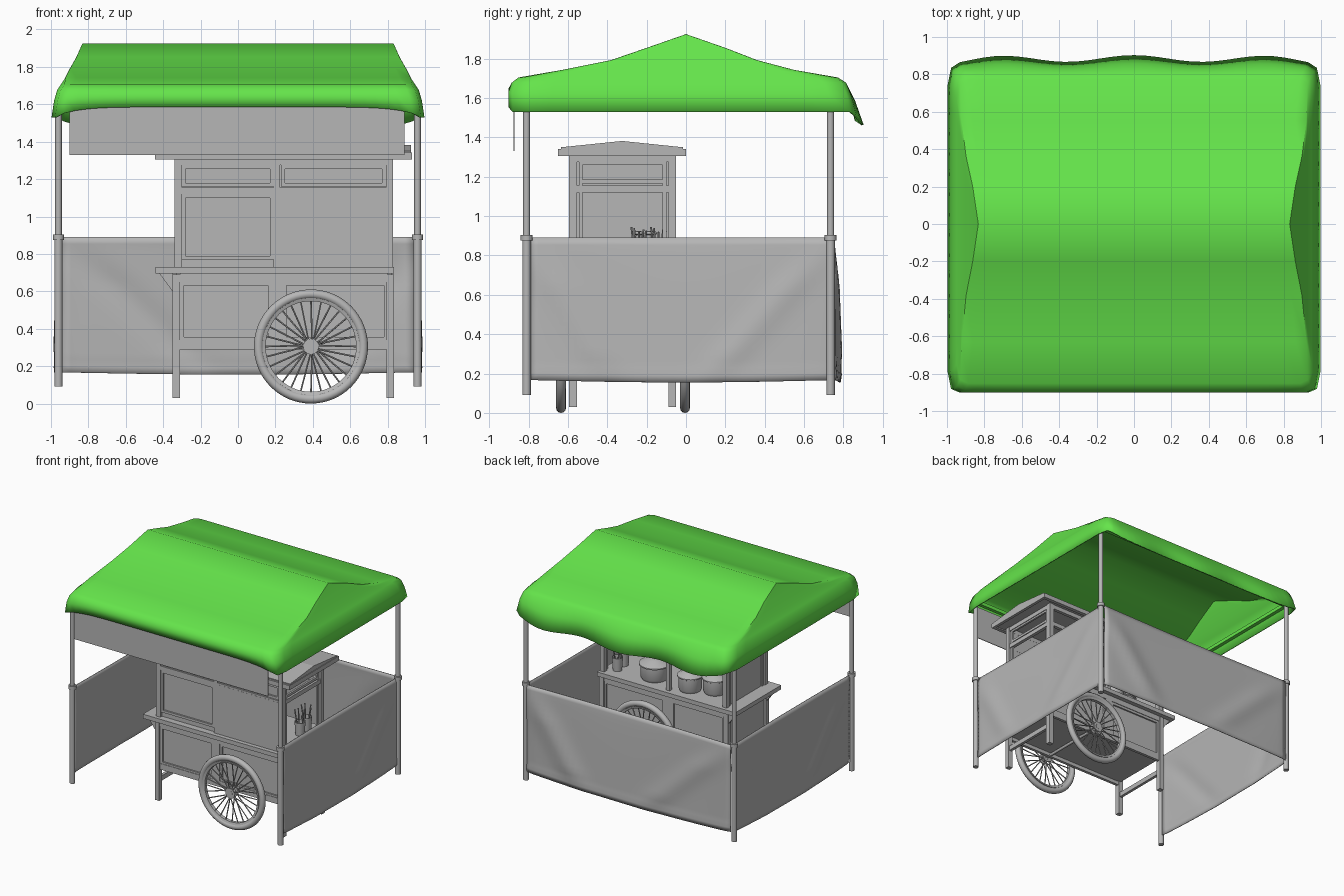
import bpy, bmesh, math
from mathutils import Vector, Matrix

if "Cube" in bpy.data.objects:
    bpy.data.objects.remove(bpy.data.objects["Cube"])

def mat(name, c):
    m = bpy.data.materials.new(name)
    m.diffuse_color = (*c, 1)
    m.use_nodes = True
    m.node_tree.nodes["Principled BSDF"].inputs["Base Color"].default_value = m.diffuse_color
    return m

GREEN = mat("canopy green", (0.13, 0.78, 0.07))
GREY = mat("plain grey", (0.47, 0.47, 0.47))

def finish(name, bm, m=GREY, angle=None):
    bmesh.ops.recalc_face_normals(bm, faces=bm.faces[:])
    me = bpy.data.meshes.new(name)
    bm.to_mesh(me)
    bm.free()
    me.materials.append(m)
    ob = bpy.data.objects.new(name, me)
    bpy.context.collection.objects.link(ob)
    if angle:
        bpy.context.view_layer.objects.active = ob
        ob.select_set(True)
        bpy.ops.object.shade_smooth_by_angle(angle=math.radians(angle))
        ob.select_set(False)
    return ob

def boxes(name, items, m=GREY):
    bm = bmesh.new()
    for x0, x1, y0, y1, z0, z1 in items:
        M = Matrix.Translation(((x0+x1)/2, (y0+y1)/2, (z0+z1)/2)) @ Matrix.Diagonal((x1-x0, y1-y0, z1-z0, 1))
        bmesh.ops.create_cube(bm, size=1, matrix=M)
    return finish(name, bm, m)

def rod(bm, a, b, r, seg=16):
    a, b = Vector(a), Vector(b)
    d = b - a
    M = Matrix.Translation((a+b)/2) @ d.to_track_quat('Z', 'Y').to_matrix().to_4x4()
    bmesh.ops.create_cone(bm, cap_ends=True, segments=seg, radius1=r, radius2=r, depth=d.length, matrix=M)

def lathe(bm, prof, M, seg=32, closed=False):
    rows = [[bm.verts.new(M @ Vector((r*math.cos(t), r*math.sin(t), h))) for r, h in prof]
            for t in (2*math.pi*i/seg for i in range(seg))]
    n = len(prof)
    for i in range(seg):
        a, b = rows[i], rows[(i+1) % seg]
        for j in range(n if closed else n-1):
            bm.faces.new((a[j], b[j], b[(j+1) % n], a[(j+1) % n]))
    bmesh.ops.remove_doubles(bm, verts=bm.verts[:], dist=1e-5)

def solid(ob, t):
    s = ob.modifiers.new("thickness", 'SOLIDIFY')
    s.thickness = t
    s.offset = 0

# Canopy: rings of half width, front y, back y, height
rings = [(.83, 0, 0, 1.92), (.86, -.2, .2, 1.85), (.895, -.38, .36, 1.788), (.92, -.63, .55, 1.738),
         (.945, -.85, .77, 1.70), (.962, -.882, .81, 1.675), (.978, -.897, .83, 1.62), (.992, -.897, .85, 1.53)]
NX, NY = 32, 16
bm = bmesh.new()
rows = []
for k, (w, yf, yb, z) in enumerate(rings):
    pts = [(-w+2*w*i/NX, yf, 'f') for i in range(NX)] + [(w, yf+(yb-yf)*i/NY, 's') for i in range(NY)]
    pts += [(w-2*w*i/NX, yb, 'b') for i in range(NX)] + [(-w, yb-(yb-yf)*i/NY, 's') for i in range(NY)]
    row = []
    for x, y, side in pts:
        e = max(0, 1-abs(x/w)**8)
        zz, drop = z, max(0, (k-5)/2)
        if side == 'f':
            zz += drop*.055*e
        if side == 'b':
            y += drop*e*(.03+.018*math.cos(2*math.pi*x/.72))
            zz -= drop*e*(.055+.012*math.cos(2*math.pi*x/.72))
        if k > 3 and abs(x) > w-.001 and (abs(y-yf) < .001 or abs(y-yb) < .001):
            x -= math.copysign(.018, x)
            y -= math.copysign(.018, y)
        row.append(bm.verts.new((x, y, zz)))
    rows.append(row)
n = len(rows[0])
for a, b in zip(rows, rows[1:]):
    for i in range(n):
        bm.faces.new((a[i], a[(i+1) % n], b[(i+1) % n], b[i]))
bmesh.ops.remove_doubles(bm, verts=bm.verts[:], dist=1e-4)
bmesh.ops.dissolve_degenerate(bm, edges=bm.edges[:], dist=1e-5)
solid(finish("canopy", bm, GREEN, 60), .01)
boxes("canopy_frame", [(-.95, .95, y-.015, y+.015, 1.59, 1.62) for y in (-.81, .735)]
      + [(x-.015, x+.015, -.81, .735, 1.59, 1.62) for x in (-.955, .955)], GREEN)

# Corner poles with a thicker lower tube and collar
bm = bmesh.new()
for x in (-.96, .96):
    for y in (-.81, .735):
        rod(bm, (x, y, .09), (x, y, .89), .022)
        rod(bm, (x, y, .89), (x, y, 1.62), .018)
        rod(bm, (x, y, .875), (x, y, .905), .03)
finish("poles", bm, angle=40)

# Hanging cloth sides, creased from the top corners
def curtain(name, a, b, out):
    a, b, out = Vector(a), Vector(b), Vector(out)
    U, V = 40, 20
    bm = bmesh.new()
    g = []
    for j in range(V+1):
        v = j/V
        for i in range(U+1):
            u = i/U
            s = math.sin(math.pi*u)
            d = .03*s**.5*(1-v)**.6 - .012*s*v
            for uu, end, amp in ((u, .27, .022), (1-u, .42, .018)):
                off = (uu - end*(1-v)) / .06
                d += amp*math.exp(-off*off)*min(1, 3*(1-v))*min(1, 4*v+.2)
            if j == 1:
                d += .004
            p = a.lerp(b, u) + out*d
            g.append(bm.verts.new((p.x, p.y, .155 + .735*v + .012*(1-s)*(1-v))))
    for j in range(V):
        for i in range(U):
            k = j*(U+1)+i
            bm.faces.new((g[k], g[k+1], g[k+U+2], g[k+U+1]))
    solid(finish(name, bm, angle=60), .006)

curtain("right_curtain", (.955, -.79, 0), (.955, .75, 0), (.7, 0, 0))
curtain("left_curtain", (-.955, .75, 0), (-.955, -.79, 0), (-.7, 0, 0))
curtain("back_curtain", (.94, .75, 0), (-.94, .75, 0), (0, 1, 0))
boxes("front_banner", [(-.9, .89, -.877, -.871, 1.33, 1.61)])

# Cart legs, rails, floor and counter
boxes("cart_legs", [(x-.02, x+.02, y-.02, y+.02, .03, .69) for x in (-.33, .815) for y in (-.575, -.07)])
boxes("cart_rails", [(-.33, .815, y-.012, y+.012, .29, .34) for y in (-.575, -.07)]
      + [(x-.012, x+.012, -.575, -.07, .18, .22) for x in (-.33, .815)])
boxes("cart_floor", [(-.33, .82, -.58, -.06, .32, .345)])
boxes("counter", [(-.44, .835, -.625, -.02, .695, .73)])
boxes("lower_walls", [(-.33, .82, -.57, -.56, .34, .7), (-.33, .82, -.085, -.075, .34, .7),
                      (-.33, -.32, -.575, -.07, .34, .7), (.81, .82, -.575, -.07, .34, .7)])

def frame(x0, x1, z0, z1, y, t=.02, d=.008):
    return [(x0, x1, y-d, y+d, z0, z0+t), (x0, x1, y-d, y+d, z1-t, z1),
            (x0, x0+t, y-d, y+d, z0, z1), (x1-t, x1, y-d, y+d, z0, z1)]

for nm, y in (("front", -.575), ("back", -.07)):
    boxes("lower_panel_frames_" + nm, frame(-.31, .18, .335, .65, y) + frame(.24, .80, .335, .65, y)
          + [(-.31, .80, y-.013, y+.013, .65, .695), (.18, .24, y-.013, y+.013, .335, .65)])

# Counter brackets under the overhang
bm = bmesh.new()
for y in (-.585, -.085):
    v = [[bm.verts.new((x, yy, z)) for x, z in ((-.42, .695), (-.35, .695), (-.35, .60))] for yy in (y, y+.025)]
    bm.faces.new(v[0])
    bm.faces.new(v[1])
    for i in range(3):
        bm.faces.new((v[0][i], v[0][(i+1) % 3], v[1][(i+1) % 3], v[1][i]))
finish("counter_brackets", bm)

# Upper cabinet: posts and rails, closed front and left, open back and right
boxes("cabinet_posts", [(x-.02, x+.02, y-.02, y+.02, .73, 1.31) for x in (-.32, .81) for y in (-.575, -.07)]
      + [(.19, .225, y-.015, y+.015, .73, 1.31) for y in (-.575, -.07)])
boxes("cabinet_rails", [(-.32, .81, y-.014, y+.014, z, z+.035) for y in (-.575, -.07) for z in (1.12, 1.275)]
      + [(x-.014, x+.014, -.575, -.07, z, z+.035) for x in (-.32, .81) for z in (1.12, 1.275)])
boxes("cabinet_walls", [(-.32, .81, -.572, -.562, .73, 1.31), (-.325, -.315, -.575, -.07, .73, 1.31),
                        (.222, .82, -.59, -.57, .73, 1.14)])
boxes("cabinet_front_frames", frame(-.30, .19, 1.16, 1.275, -.578) + frame(.23, .79, 1.16, 1.275, -.578)
      + frame(-.30, .19, .77, 1.12, -.578))
boxes("cabinet_side_frames", [(x-.008, x+.008, y0, y1, z0, z1) for x in (-.325, .81) for y0, y1, z0, z1 in
      ((-.545, -.525, .73, 1.28), (-.12, -.10, .73, 1.28), (-.545, -.10, 1.165, 1.185), (-.545, -.10, 1.26, 1.28))])

# Shallow gabled cart roof with edge trim
prof = [(-.635, 1.315), (-.635, 1.35), (-.325, 1.382), (-.015, 1.35), (-.015, 1.315)]
bm = bmesh.new()
ends = [[bm.verts.new((x, y, z)) for y, z in prof] for x in (-.44, .925)]
for e in ends:
    bm.faces.new(e)
for i in range(5):
    bm.faces.new((ends[0][i], ends[0][(i+1) % 5], ends[1][(i+1) % 5], ends[1][i]))
finish("cart_roof", bm)
boxes("cart_roof_trim", [(-.445, .93, -.65, -.62, 1.305, 1.342), (-.445, .93, -.03, .0, 1.305, 1.342),
                         (-.445, -.42, -.64, -.01, 1.305, 1.342), (.905, .93, -.64, -.01, 1.305, 1.342)])

# Spoked wheels and axle
CX, CZ = .39, .305
for nm, y in (("front", -.635), ("back", -.005)):
    M = Matrix.Translation((CX, y, CZ)) @ Matrix.Rotation(math.pi/2, 4, 'X')
    bm = bmesh.new()
    lathe(bm, [(.28+.025*math.cos(t), .025*math.sin(t)) for t in (math.pi*k/6 for k in range(12))], M, 64, True)
    lathe(bm, [(.242, -.014), (.26, -.02), (.26, .02), (.242, .014)], M, 64, True)
    finish(nm + "_tyre_and_rim", bm, angle=40)
    bm = bmesh.new()
    rod(bm, (CX, y-.03, CZ), (CX, y+.03, CZ), .022)
    for s in (-.024, .024):
        rod(bm, (CX, y+s-.004, CZ), (CX, y+s+.004, CZ), .042, 24)
    for k in range(28):
        t = 2*math.pi*k/28
        t2 = t + (.16 if k % 4 < 2 else -.16)
        s = .022 if k % 2 else -.022
        rod(bm, (CX+.036*math.cos(t2), y+s, CZ+.036*math.sin(t2)), (CX+.247*math.cos(t), y, CZ+.247*math.sin(t)), .0045, 6)
    finish(nm + "_hub_and_spokes", bm, angle=40)
bm = bmesh.new()
rod(bm, (CX, -.665, CZ), (CX, .025, CZ), .012)
finish("axle", bm, angle=40)

# Cooking pots with lids on the counter
for i, (x, y, r) in enumerate(((-.1, -.24, .09), (.08, -.17, .09), (.42, -.19, .11))):
    bm = bmesh.new()
    lathe(bm, [(0, 0), (r*.9, 0), (r, .02), (r, .11), (r*1.1, .115), (r*1.1, .125), (r*.95, .13), (r*.5, .155),
               (.015, .162), (.015, .175), (.022, .18), (.018, .192), (0, .195)], Matrix.Translation((x, y, .73)), 28)
    finish("pot_%d" % (i+1), bm, angle=40)

# Utensil cups
for i, (x, y) in enumerate(((.73, -.14), (.74, -.24))):
    bm = bmesh.new()
    lathe(bm, [(0, 0), (.035, 0), (.042, .11), (.037, .11), (.031, .008), (0, .008)], Matrix.Translation((x, y, .73)), 20)
    for k in range(5):
        t = 2*math.pi*k/5
        dx, dy = math.cos(t), math.sin(t)
        rod(bm, (x+.012*dx, y+.012*dy, .74), (x+.04*dx, y+.04*dy, .92+.006*k), .005, 8)
    finish("utensil_cup_%d" % (i+1), bm, angle=40)
